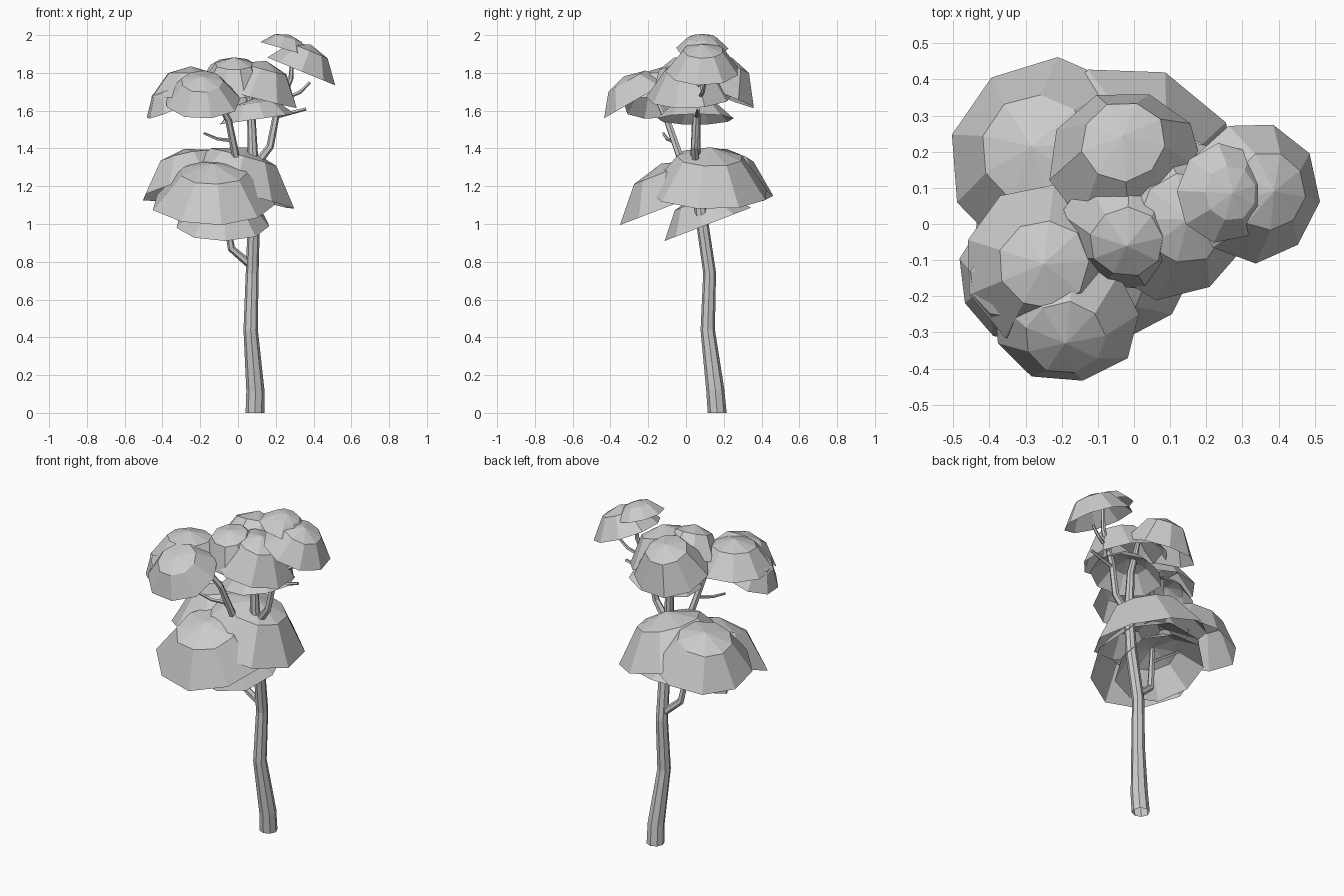
import bpy, bmesh, math, random
from mathutils import Vector, Matrix

random.seed(4)


def finish(name, bm):
    me = bpy.data.meshes.new(name)
    bm.to_mesh(me)
    bm.free()
    bpy.context.collection.objects.link(bpy.data.objects.new(name, me))


def bridge(bm, a, b):
    n = len(a)
    for i in range(n):
        bm.faces.new((a[i], a[(i + 1) % n], b[(i + 1) % n], b[i]))


def tube(name, path, sides=8):
    """Tapered limb through (x, y, z, radius) points, open at the foot."""
    bm = bmesh.new()
    pts = [Vector(p[:3]) for p in path]
    prev = None
    for k, p in enumerate(path):
        d = pts[min(k + 1, len(pts) - 1)] - pts[max(k - 1, 0)]
        if k == 0 and name == "trunk":
            d = Vector((0, 0, 1))
        d.normalize()
        u = (Vector((0, 1, 0)) - d * d.y).normalized()
        v = u.cross(d)
        ring = []
        for i in range(sides):
            a = 2 * math.pi * i / sides
            ring.append(bm.verts.new(pts[k] + p[3] * (v * math.cos(a) + u * math.sin(a))))
        if prev:
            bridge(bm, prev, ring)
        prev = ring
    bm.faces.new(prev)
    finish(name, bm)


def cap(name, centre, r, h, lean=(0, 0), sides=9):
    """Open faceted dome; lean is the sideways part of its axis."""
    bm = bmesh.new()
    n = Vector((lean[0], lean[1], 0))
    n.z = math.sqrt(1 - n.length_squared)
    rot = Vector((0, 0, 1)).rotation_difference(n).to_matrix().to_4x4()
    turn = random.uniform(0, 2 * math.pi)
    apex = bm.verts.new((0, 0, h))
    prev = None
    for q, z in ((0.56, 0.78), (1.02, 0.0)):
        ring = []
        for i in range(sides):
            a = turn + 2 * math.pi * i / sides
            rr = r * q * random.uniform(0.97, 1.03)
            ring.append(bm.verts.new((rr * math.cos(a), rr * math.sin(a), h * z)))
        if prev:
            bridge(bm, ring, prev)
        else:
            for i in range(sides):
                bm.faces.new((apex, ring[i], ring[(i + 1) % sides]))
        prev = ring
    bmesh.ops.transform(bm, matrix=Matrix.Translation(centre) @ rot, verts=bm.verts)
    finish(name, bm)


# Trunk and limbs
tube("trunk", [(0.09, 0.165, 0, 0.05), (0.092, 0.155, 0.12, 0.048), (0.067, 0.115, 0.44, 0.038),
               (0.075, 0.125, 0.74, 0.034), (0.085, 0.08, 1.05, 0.032), (0.08, 0.05, 1.33, 0.028),
               (0.07, 0.055, 1.58, 0.022), (0.05, 0.1, 1.78, 0.013)])
tube("lower_branch", [(0.07, 0.12, 0.78, 0.022), (-0.035, 0.1, 0.87, 0.02),
                      (-0.06, 0.08, 1.02, 0.017), (-0.11, 0.03, 1.24, 0.012)], 6)
tube("lower_twig", [(-0.06, 0.08, 1.05, 0.01), (-0.2, 0.14, 1.14, 0.008), (-0.24, 0.18, 1.28, 0.006)], 5)
tube("right_branch", [(0.085, 0.055, 1.3, 0.024), (0.17, 0.045, 1.41, 0.02), (0.205, 0.055, 1.59, 0.018),
                      (0.28, 0.07, 1.77, 0.013), (0.29, 0.08, 1.93, 0.009)], 6)
tube("right_twig", [(0.205, 0.055, 1.57, 0.012), (0.36, 0.065, 1.61, 0.009)], 5)
tube("top_twig", [(0.22, 0.06, 1.65, 0.011), (0.33, 0.09, 1.7, 0.01), (0.38, 0.1, 1.75, 0.008)], 5)
tube("left_branch", [(0.08, 0.06, 1.24, 0.024), (-0.01, -0.03, 1.35, 0.021),
                     (-0.05, -0.1, 1.55, 0.018), (-0.16, -0.19, 1.74, 0.01)], 6)
tube("left_twig", [(-0.03, -0.07, 1.44, 0.011), (-0.11, -0.1, 1.45, 0.009), (-0.18, -0.12, 1.48, 0.007)], 5)

# Foliage domes: centre of rim, radius, height, lean
domes = {
    "lower_leaves": [
        ((-0.24, 0.18, 1.19), 0.28, 0.215, (-0.2, 0.16)),
        ((-0.02, 0.12, 1.165), 0.32, 0.25, (0.26, 0.03)),
        ((-0.13, -0.05, 1.11), 0.32, 0.225, (0, -0.36)),
        ((-0.08, 0.12, 1.00), 0.25, 0.17, (0, -0.36))],
    "left_leaves": [
        ((-0.25, -0.11, 1.67), 0.22, 0.165, (0, 0)),
        ((-0.19, -0.26, 1.66), 0.205, 0.14, (0, -0.5)),
        ((-0.32, -0.15, 1.63), 0.18, 0.13, (-0.4, -0.1))],
    "middle_leaves": [
        ((-0.02, 0.17, 1.69), 0.21, 0.205, (-0.05, 0.36)),
        ((-0.02, -0.01, 1.72), 0.18, 0.17, (0, -0.3)),
        ((0.10, 0.02, 1.67), 0.225, 0.2, (0.25, -0.03)),
        ((0.10, 0.05, 1.555), 0.20, 0.11, (-0.14, 0))],
    "top_leaves": [
        ((0.25, 0.085, 1.925), 0.135, 0.08, (0.28, 0)),
        ((0.33, 0.09, 1.81), 0.195, 0.15, (0.38, 0))],
}
for group, items in domes.items():
    for i, args in enumerate(items):
        cap(f"{group}_{i + 1}", *args)
